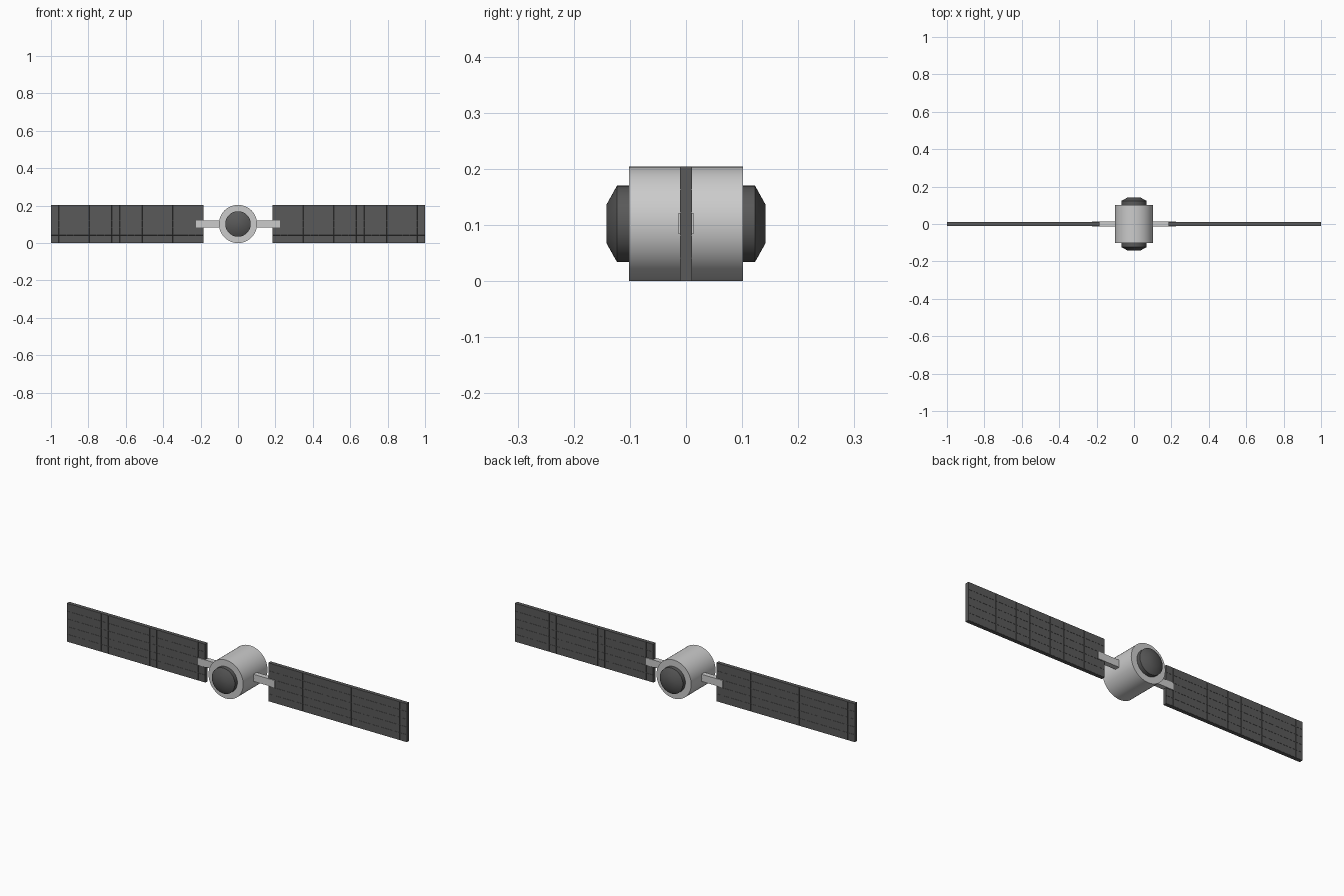
import bpy, bmesh, math
from mathutils import Matrix, Vector

if "Cube" in bpy.data.objects:
    bpy.data.objects.remove(bpy.data.objects["Cube"])

CZ = 0.1022  # height of the main axis


def material(name, value):
    m = bpy.data.materials.new(name)
    m.diffuse_color = (value, value, value, 1)
    m.use_nodes = True
    m.node_tree.nodes["Principled BSDF"].inputs["Base Color"].default_value = m.diffuse_color
    return m


dark = material("dark_grey", 0.1)


def finish(name, bm, mat=None, smooth=False):
    bmesh.ops.recalc_face_normals(bm, faces=bm.faces)
    me = bpy.data.meshes.new(name)
    bm.to_mesh(me)
    bm.free()
    ob = bpy.data.objects.new(name, me)
    bpy.context.collection.objects.link(ob)
    if mat:
        me.materials.append(mat)
    if smooth:
        bpy.ops.object.select_all(action='DESELECT')
        ob.select_set(True)
        bpy.context.view_layer.objects.active = ob
        bpy.ops.object.shade_smooth_by_angle(angle=math.radians(50))
    return ob


def lathe(name, profile, mat=None, sides=48):
    """Capped solid turned around the y axis from (radius, y) points."""
    bm = bmesh.new()
    rings = []
    for r, y in profile:
        rings.append([bm.verts.new((r * math.cos(2 * math.pi * i / sides), y,
                                    CZ + r * math.sin(2 * math.pi * i / sides)))
                      for i in range(sides)])
    for a, b in zip(rings, rings[1:]):
        for i in range(sides):
            j = (i + 1) % sides
            bm.faces.new((a[i], a[j], b[j], b[i]))
    bm.faces.new(rings[0])
    bm.faces.new(rings[-1])
    return finish(name, bm, mat, True)


def box(name, x0, x1, y0, y1, z0, z1):
    bm = bmesh.new()
    size = Vector((x1 - x0, y1 - y0, z1 - z0))
    mid = Vector((x0 + x1, y0 + y1, z0 + z1)) / 2
    bmesh.ops.create_cube(bm, size=1, matrix=Matrix.Translation(mid) @ Matrix.Diagonal(size).to_4x4())
    return finish(name, bm)


def solar_panel(name, x0, x1, cols=20, rows=5):
    """Thin plate whose two large faces are divided into cells by fine grooves."""
    bm = bmesh.new()
    half, top = 0.0095, 2 * CZ
    bmesh.ops.create_cube(bm, size=1, matrix=Matrix.Translation(((x0 + x1) / 2, 0, CZ))
                          @ Matrix.Diagonal((x1 - x0, 2 * half, top, 1)))
    cuts = [((x0 + (x1 - x0) * i / cols, 0, 0), (1, 0, 0)) for i in range(1, cols)]
    cuts += [((0, 0, top * j / rows), (0, 0, 1)) for j in range(1, rows)]
    for co, no in cuts:
        bmesh.ops.bisect_plane(bm, geom=bm.verts[:] + bm.edges[:] + bm.faces[:],
                               plane_co=co, plane_no=no)
    bm.normal_update()
    cells = [f for f in bm.faces if abs(f.normal.y) > 0.9]
    bmesh.ops.inset_individual(bm, faces=cells, thickness=0.0012, depth=0)
    bmesh.ops.inset_individual(bm, faces=cells, thickness=0.0003, depth=0.0008)
    return finish(name, bm, dark)


# Main drum
lathe("body", [(CZ, -0.102), (CZ, 0.102)])

# Chamfered end caps, struts and panels, mirrored
for s, end, side in ((-1, "front", "left"), (1, "back", "right")):
    lathe(end + "_cap", [(0.068, s * 0.09), (0.068, s * 0.123), (0.034, s * 0.142)], dark)
    box(side + "_strut", *sorted((s * 0.09, s * 0.225)), -0.0135, 0.0135, 0.084, 0.122)
    solar_panel(side + "_solar_panel", *sorted((s * 0.185, s * 1.0)))
